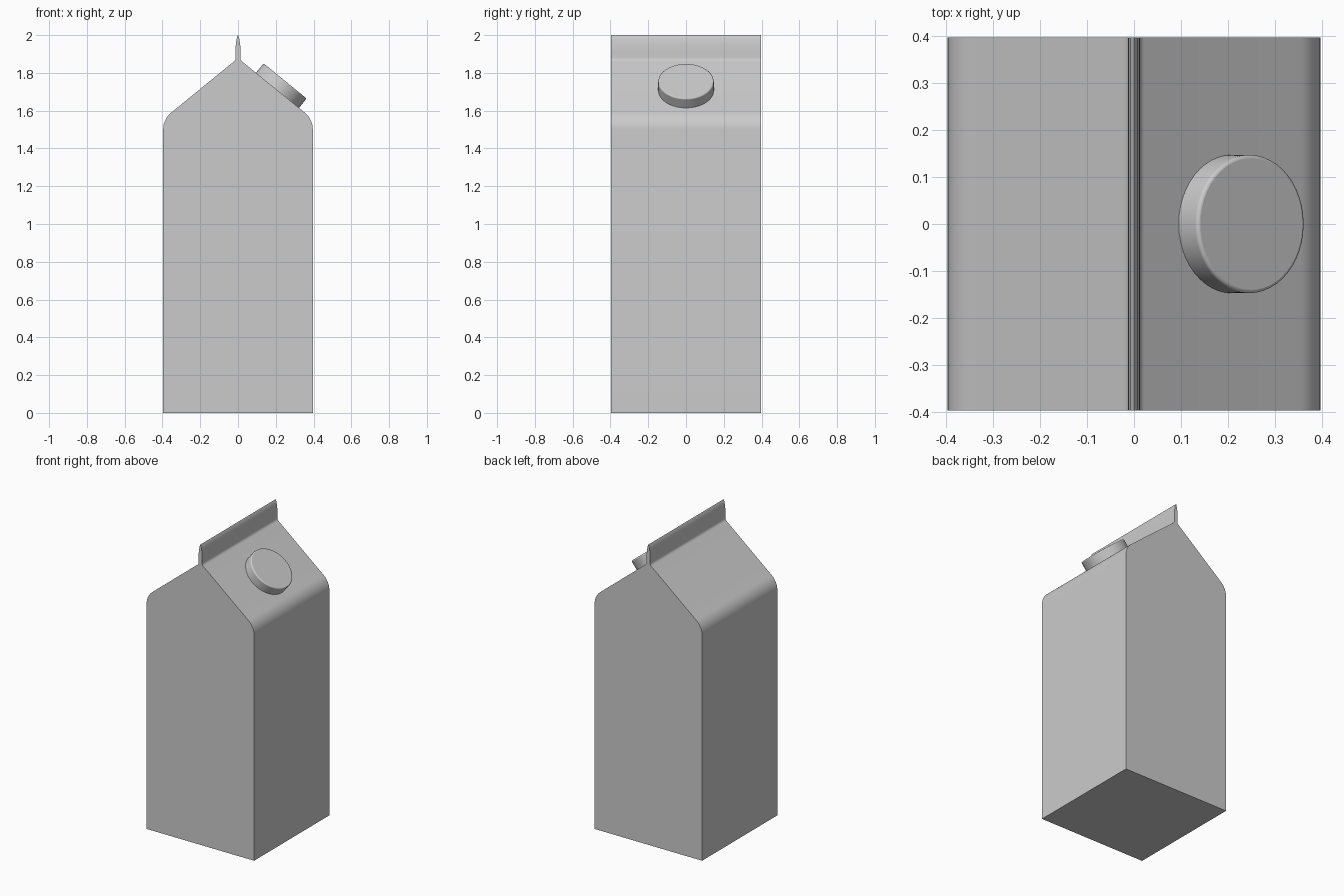
import bpy, bmesh, math
from mathutils import Vector

if "Cube" in bpy.data.objects:
    bpy.data.objects.remove(bpy.data.objects["Cube"])

HALF = 0.396      # half width and half depth of the carton
EAVE = 1.555      # height where wall and roof lines meet
ANGLE = math.radians(39.2)


def smooth(obj):
    bpy.ops.object.select_all(action='DESELECT')
    obj.select_set(True)
    bpy.context.view_layer.objects.active = obj
    bpy.ops.object.shade_smooth_by_angle(angle=math.radians(35))


def fillet(corner, d_in, d_out, radius, turn, steps):
    """Arc points rounding a corner between two unit directions."""
    t = radius * math.tan(turn / 2)
    start = corner - d_in * t
    return [start + d_in * radius * math.sin(a) +
            (d_out - d_in * math.cos(turn)) / math.sin(turn) * radius * (1 - math.cos(a))
            for a in (turn * i / steps for i in range(steps + 1))]


# Right half of the front outline, mirrored to the left
up = Vector((0, 1))
roof = Vector((-math.cos(ANGLE), math.sin(ANGLE)))
turn = math.pi / 2 - ANGLE
right = [Vector((HALF, 0))]
right += fillet(Vector((HALF, EAVE)), up, roof, 0.115, turn, 8)
neck = Vector((0.012, EAVE + (HALF - 0.012) * math.tan(ANGLE)))
right += fillet(neck, roof, up, 0.025, turn, 4)
right += [Vector(p) for p in ((0.013, 1.91), (0.012, 1.945), (0.008, 1.975), (0.003, 1.996))]
outline = right + [Vector((0, 2.0))] + [Vector((-p.x, p.y)) for p in reversed(right)]

# Carton: outline extruded front to back
bm = bmesh.new()
face = bm.faces.new([bm.verts.new((p.x, -HALF, p.y)) for p in outline])
ext = bmesh.ops.extrude_face_region(bm, geom=[face])
bmesh.ops.translate(bm, vec=(0, 2 * HALF, 0),
                    verts=[g for g in ext['geom'] if isinstance(g, bmesh.types.BMVert)])
bmesh.ops.recalc_face_normals(bm, faces=bm.faces[:])
mesh = bpy.data.meshes.new("carton")
bm.to_mesh(mesh)
bm.free()
carton = bpy.data.objects.new("carton", mesh)
bpy.context.collection.objects.link(carton)
smooth(carton)

# Screw cap standing square on the right roof panel
normal = Vector((math.sin(ANGLE), 0, math.cos(ANGLE)))
base = Vector((0.209, 0, EAVE + (HALF - 0.209) * math.tan(ANGLE)))
top, sink = 0.064, 0.01
bpy.ops.mesh.primitive_cylinder_add(vertices=48, radius=0.147, depth=top + sink,
                                    location=base + normal * (top - sink) / 2,
                                    rotation=(0, math.pi / 2 - turn, 0))
cap = bpy.context.object
cap.name = "cap"
bevel = cap.modifiers.new("soft_rim", 'BEVEL')
bevel.width = 0.007
bevel.segments = 3
bevel.limit_method = 'ANGLE'
bevel.angle_limit = math.radians(40)
smooth(cap)
